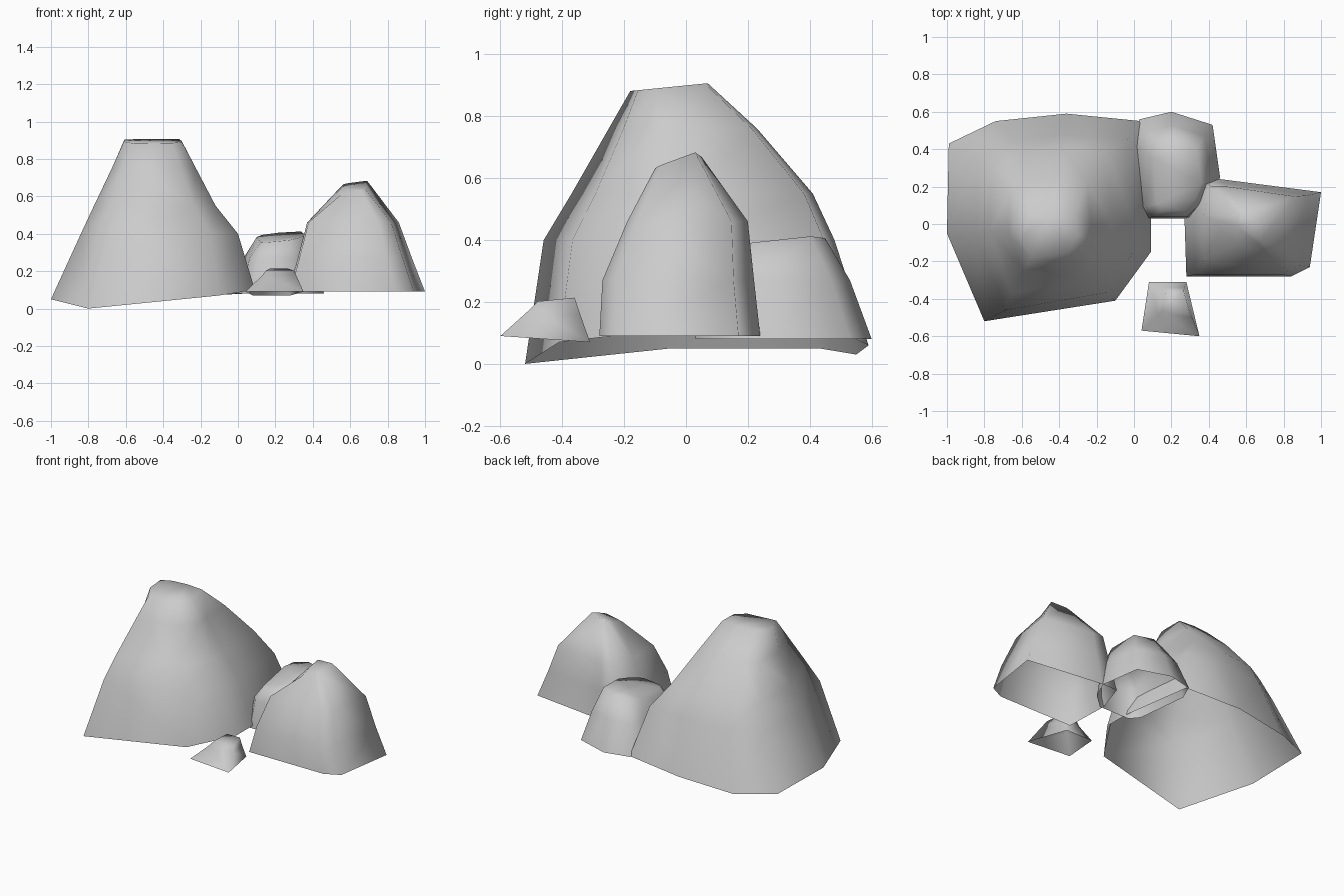
import bpy
import bmesh

cube = bpy.data.objects.get("Cube")
if cube:
    bpy.data.objects.remove(cube, do_unlink=True)

stone = bpy.data.materials.new("grey_stone")
stone.use_nodes = True
stone.diffuse_color = (0.6, 0.6, 0.6, 1)
stone.node_tree.nodes["Principled BSDF"].inputs["Base Color"].default_value = stone.diffuse_color


def span(values):
    return min(values), max(values)


def refit(value, old, new):
    """Move a value from one range to the matching place in another."""
    fraction = (value - old[0]) / (old[1] - old[0])
    return new[0] + fraction * (new[1] - new[0])


def section(width, depth, height, slope_x=0, slope_y=0):
    """A cross-section: its x range, its y range and its sloping plane."""
    def ring(base):
        old_width = span([x for x, y, z in base])
        old_depth = span([y for x, y, z in base])
        for x, y, z in base:
            new_x = refit(x, old_width, width)
            new_y = refit(y, old_depth, depth)
            yield new_x, new_y, height + slope_x * new_x + slope_y * new_y
    return ring


def make_rock(name, base, sections):
    """Loft a smooth shell, open underneath, narrowing from its base through the sections."""
    bm = bmesh.new()
    rings = [base] + [ring(base) for ring in sections]
    loops = [[bm.verts.new(point) for point in ring] for ring in rings]
    count = len(base)
    for lower, upper in zip(loops, loops[1:]):
        for i in range(count):
            following = (i + 1) % count
            bm.faces.new((lower[i], lower[following], upper[following], upper[i]))
    bm.faces.new(loops[-1])
    bmesh.ops.triangulate(bm, faces=bm.faces[:])
    for face in bm.faces:
        face.smooth = True
    mesh = bpy.data.meshes.new(name)
    bm.to_mesh(mesh)
    bm.free()
    mesh.materials.append(stone)
    rock = bpy.data.objects.new(name, mesh)
    bpy.context.collection.objects.link(rock)


def level_base(outline, height):
    """Lay a flat outline at one height."""
    return [(x, y, height) for x, y in outline]


# Tall boulder with a dipping front corner
make_rock(
    "large_boulder",
    base=[(-1, -.05, .05), (-.8, -.52, 0), (-.1, -.41, .07), (.09, -.15, .1), (.09, .03, .1),
          (.04, .55, .08), (-.36, .59, .06), (-.74, .55, .03), (-.99, .43, .05)],
    sections=[
        section(width=(-.84, 0), depth=(-.46, .48), height=.4),
        section(width=(-.77, -.12), depth=(-.37, .41), height=.55),
        section(width=(-.67, -.23), depth=(-.25, .23), height=.76),
        section(width=(-.61, -.3), depth=(-.18, .07), height=.9, slope_y=.1),
    ],
)

# Pointed boulder with a steep back
make_rock(
    "side_boulder",
    base=level_base([(.28, -.28), (.84, -.28), (.94, -.23), (1, .17), (.46, .24),
                     (.34, .24), (.27, .03)], height=.09),
    sections=[
        section(width=(.32, .93), depth=(-.27, .22), height=.27),
        section(width=(.37, .86), depth=(-.19, .2), height=.46),
        section(width=(.55, .69), depth=(-.1, .05), height=.535, slope_x=.2, slope_y=.35),
    ],
)

# Blocky rounded rock at the back
make_rock(
    "back_rock",
    base=level_base([(.07, .03), (.3, .03), (.4, .12), (.46, .25), (.42, .53),
                     (.2, .6), (.03, .56), (-.02, .45), (.02, .09)], height=.08),
    sections=[
        section(width=(.03, .41), depth=(.04, .53), height=.27),
        section(width=(.1, .36), depth=(.07, .45), height=.33, slope_x=.1, slope_y=.12),
    ],
)

# Small rock at the front
make_rock(
    "small_rock",
    base=[(.04, -.57, .09), (.35, -.6, .09), (.28, -.31, .07), (.08, -.31, .07)],
    sections=[
        section(width=(.13, .31), depth=(-.5, -.34), height=.1, slope_y=-.16),
        section(width=(.15, .3), depth=(-.48, -.36), height=.25, slope_y=.1),
    ],
)
